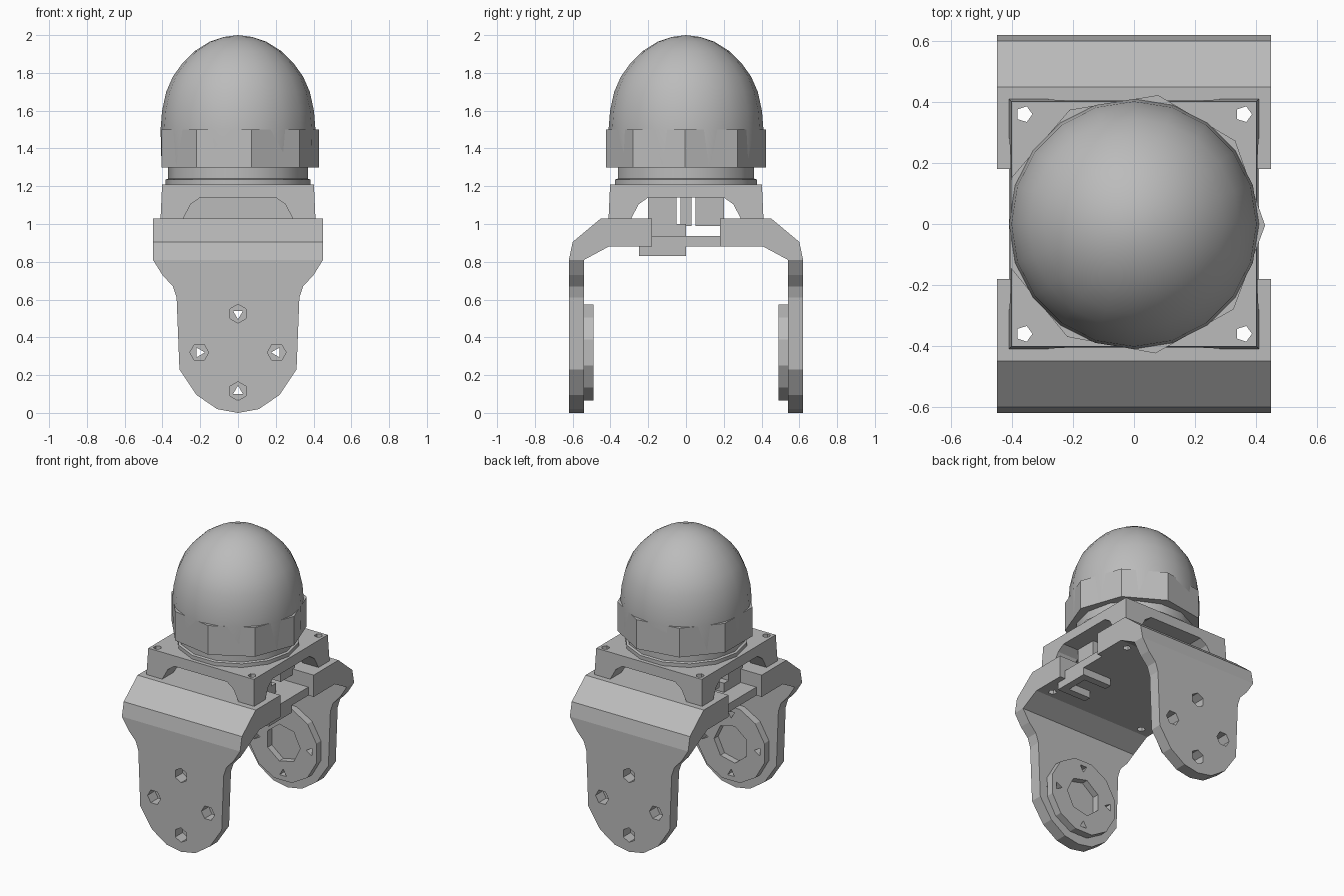
import bpy, bmesh, math
from mathutils import Vector

cube = bpy.data.objects.get("Cube")
if cube:
    bpy.data.objects.remove(cube, do_unlink=True)

grey = bpy.data.materials.new("plain_grey")
grey.use_nodes = True
grey.diffuse_color = (0.5, 0.5, 0.5, 1)
grey.node_tree.nodes["Principled BSDF"].inputs["Base Color"].default_value = (0.5, 0.5, 0.5, 1)


def prism(name, pts, axis, a, b):
    """Extrude a 2D outline along an axis from a to b."""
    place = {"x": lambda p, t: (t, p[0], p[1]),
             "y": lambda p, t: (p[0], t, p[1]),
             "z": lambda p, t: (p[0], p[1], t)}[axis]
    bm = bmesh.new()
    low = [bm.verts.new(place(p, a)) for p in pts]
    high = [bm.verts.new(place(p, b)) for p in pts]
    bm.faces.new(low)
    bm.faces.new(high)
    n = len(pts)
    for i in range(n):
        j = (i + 1) % n
        bm.faces.new((low[i], low[j], high[j], high[i]))
    bmesh.ops.recalc_face_normals(bm, faces=bm.faces)
    me = bpy.data.meshes.new(name)
    bm.to_mesh(me)
    bm.free()
    me.materials.append(grey)
    ob = bpy.data.objects.new(name, me)
    bpy.context.collection.objects.link(ob)
    return ob


def ngon(n, r, cx=0, cy=0, turn=0):
    return [(cx + r * math.cos(turn + math.tau * i / n),
             cy + r * math.sin(turn + math.tau * i / n)) for i in range(n)]


def rect(x0, x1, y0, y1):
    return [(x0, y0), (x1, y0), (x1, y1), (x0, y1)]


def cut(ob, cutters):
    """Subtract each cutter and discard it."""
    for c in cutters:
        mod = ob.modifiers.new("cut", "BOOLEAN")
        mod.operation = "DIFFERENCE"
        mod.solver = "EXACT"
        mod.object = c
        bpy.context.view_layer.objects.active = ob
        bpy.ops.object.modifier_apply(modifier=mod.name)
        bpy.data.objects.remove(c, do_unlink=True)


def lathe(name, profile, n):
    """Spin a radius/height profile about z; a zero radius closes to a point."""
    bm = bmesh.new()
    rings = [[bm.verts.new((x, y, z)) for x, y in ngon(n, r)] if r else
             [bm.verts.new((0, 0, z))] for r, z in profile]
    for lo, hi in zip(rings, rings[1:]):
        for i in range(n):
            j = (i + 1) % n
            if len(hi) == 1:
                bm.faces.new((lo[i], lo[j], hi[0]))
            else:
                bm.faces.new((lo[i], lo[j], hi[j], hi[i]))
    bm.faces.new(list(reversed(rings[0])))
    me = bpy.data.meshes.new(name)
    bm.to_mesh(me)
    bm.free()
    me.materials.append(grey)
    ob = bpy.data.objects.new(name, me)
    bpy.context.collection.objects.link(ob)
    return ob


def smooth(ob, angle):
    bpy.ops.object.select_all(action="DESELECT")
    ob.select_set(True)
    bpy.context.view_layer.objects.active = ob
    bpy.ops.object.shade_smooth_by_angle(angle=math.radians(angle))


CORNERS = [(sx * 0.36, sy * 0.36) for sx in (-1, 1) for sy in (-1, 1)]
HUB_Z = 0.32


def corner_drills(z0, z1, side=0):
    return [prism("drill", ngon(5, 0.027, x, y), "z", z0, z1)
            for x, y in CORNERS if side == 0 or y * side > 0]


# Yoke bracket: two mirrored legs, each with shoulder, plate and hub disc
half = [(0.45, 0.81), (0.40, 0.73), (0.345, 0.67), (0.325, 0.61), (0.31, 0.23),
        (0.22, 0.095), (0.11, 0.02)]
leg_outline = half + [(0, 0)] + [(-x, z) for x, z in reversed(half)]
shoulder_outline = [(0.62, 0.81), (0.60, 0.905), (0.45, 1.03), (0.18, 1.03),
                    (0.18, 0.88), (0.41, 0.88), (0.54, 0.81)]
for label, s in (("front", -1), ("back", 1)):
    shoulder = prism(label + "_shoulder", [(s * y, z) for y, z in shoulder_outline],
                     "x", -0.45, 0.45)
    cut(shoulder, corner_drills(0.7, 1.1, s))

    leg = prism(label + "_leg", leg_outline, "y", s * 0.54, s * 0.62)
    disc = prism(label + "_hub_disc", ngon(12, 0.262, 0, HUB_Z, 0.26), "y",
                 s * 0.49, s * 0.54)
    cut(disc, [prism("hub_hole", ngon(7, 0.13, 0, HUB_Z), "y", s * 0.45, s * 0.535)])
    for k in range(4):
        a = k * math.pi / 2
        hx, hz = 0.205 * math.cos(a), HUB_Z + 0.205 * math.sin(a)
        cut(leg, [prism("bolt_hole", ngon(6, 0.05, hx, hz, a), "y", s * 0.5, s * 0.7)])
        cut(disc, [prism("screw_hole", ngon(3, 0.03, hx, hz, a + math.pi), "y",
                         s * 0.4, s * 0.6)])

# Lowered bridge joining the shoulders
prism("bracket_bridge", rect(-0.41, 0.41, -0.19, 0.19), "z", 0.88, 0.937)

# Cable clip under the bridge edge
clip = prism("cable_clip", rect(0.19, 0.41, -0.25, 0.0), "z", 0.83, 0.88)
cut(clip, [prism("clip_slot", rect(0.15, 0.36, -0.20, -0.05), "z", 0.8, 0.9)])

# Square housing with arched openings on all four sides
housing = prism("housing", rect(-0.41, 0.41, -0.41, 0.41), "z", 1.03, 1.21)
for v in housing.data.vertices:
    if v.co.z > 1.2:
        v.co.x *= 0.98
        v.co.y *= 0.98
arch = [(-0.29, 1.0), (-0.29, 1.03), (-0.25, 1.105), (-0.20, 1.14),
        (0.20, 1.14), (0.25, 1.105), (0.29, 1.03), (0.29, 1.0)]
cut(housing, [prism("arch_x", arch, "x", -0.6, 0.6),
              prism("arch_y", arch, "y", -0.6, 0.6)] + corner_drills(0.9, 1.4))

# Motor blocks inside the housing
prism("motor_block", rect(-0.29, 0.29, -0.20, -0.05), "z", 0.93, 1.15)
prism("motor_block_mount", rect(-0.29, 0.29, -0.05, 0.0), "z", 0.93, 1.0)
prism("control_block", rect(-0.29, 0.29, 0.05, 0.20), "z", 0.99, 1.15)
prism("control_block_spacer", rect(-0.2, 0.2, -0.03, 0.03), "z", 0.99, 1.15)

# Neck under the dome
neck = lathe("neck", [(0.385, 1.205), (0.385, 1.235), (0.37, 1.24), (0.37, 1.305),
                      (0, 1.31)], 14)
smooth(neck, 30)

# Nine-sided collar band
prism("collar_band", ngon(9, 0.43, 0, 0, math.radians(-0.6)), "z", 1.30, 1.50)

# Rounded dome
dome = lathe("dome", [(0.405, 1.31), (0.41, 1.50), (0.402, 1.60), (0.38, 1.70),
                      (0.345, 1.78), (0.295, 1.85), (0.23, 1.915), (0.15, 1.965),
                      (0.075, 1.99), (0, 2.0)], 20)
smooth(dome, 40)
